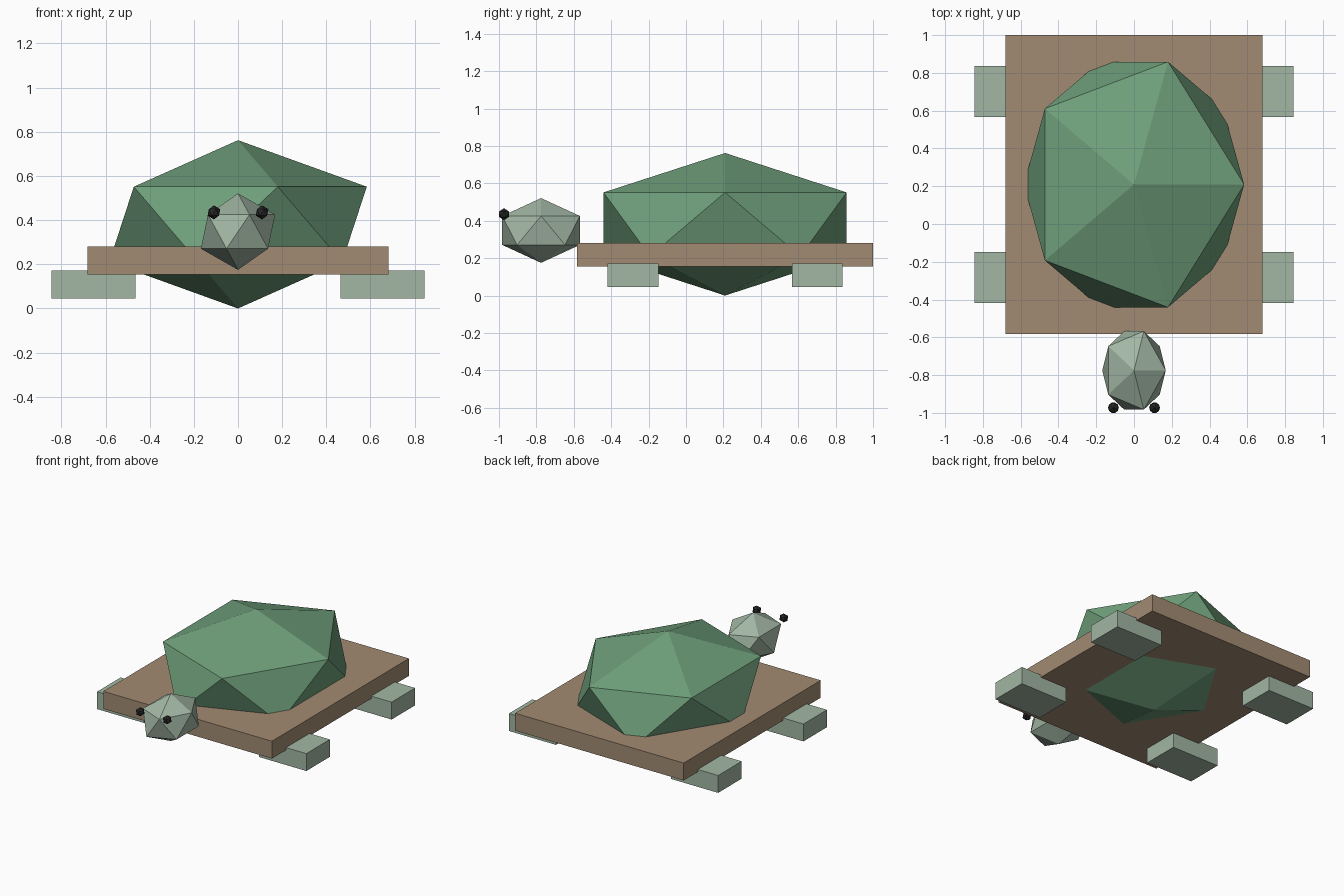
import bpy

if "Cube" in bpy.data.objects:
    bpy.data.objects.remove(bpy.data.objects["Cube"])


def material(name, rgb):
    m = bpy.data.materials.new(name)
    m.diffuse_color = (*rgb, 1.0)
    m.use_nodes = True
    m.node_tree.nodes["Principled BSDF"].inputs["Base Color"].default_value = m.diffuse_color
    return m


GREEN = material("shell_green", (0.16, 0.35, 0.20))
PALE = material("skin_green", (0.36, 0.47, 0.37))
BROWN = material("rim_brown", (0.36, 0.26, 0.17))
BLACK = material("eye_black", (0.02, 0.02, 0.02))


def finish(name, scale, mat):
    ob = bpy.context.object
    ob.name = name
    ob.scale = scale
    ob.data.materials.append(mat)
    bpy.ops.object.transform_apply(location=False, rotation=False, scale=True)
    return ob


def box(name, centre, size, mat):
    bpy.ops.mesh.primitive_cube_add(size=1, location=centre)
    return finish(name, size, mat)


def gem(name, centre, radii, mat):
    # low-poly ball with 20 flat faces
    bpy.ops.mesh.primitive_ico_sphere_add(subdivisions=1, radius=1, location=centre)
    return finish(name, radii, mat)


MID_Y = 0.209

# Domed shell and the flat rim it passes through
gem("shell", (0, MID_Y, 0.381), (0.652, 0.764, 0.381), GREEN)
box("shell_rim", (0, MID_Y, 0.218), (1.362, 1.582, 0.127), BROWN)

# Head
gem("head", (0, -0.775, 0.348), (0.188, 0.244, 0.173), PALE)

# Eyes and feet on both sides
for side, s in (("left", -1), ("right", 1)):
    gem(f"{side}_eye", (s * 0.109, -0.973, 0.435), (0.032, 0.032, 0.032), BLACK)
    for end, e in (("front", -1), ("back", 1)):
        box(f"{end}_{side}_foot", (s * 0.655, MID_Y + e * 0.492, 0.109),
            (0.381, 0.271, 0.127), PALE)
